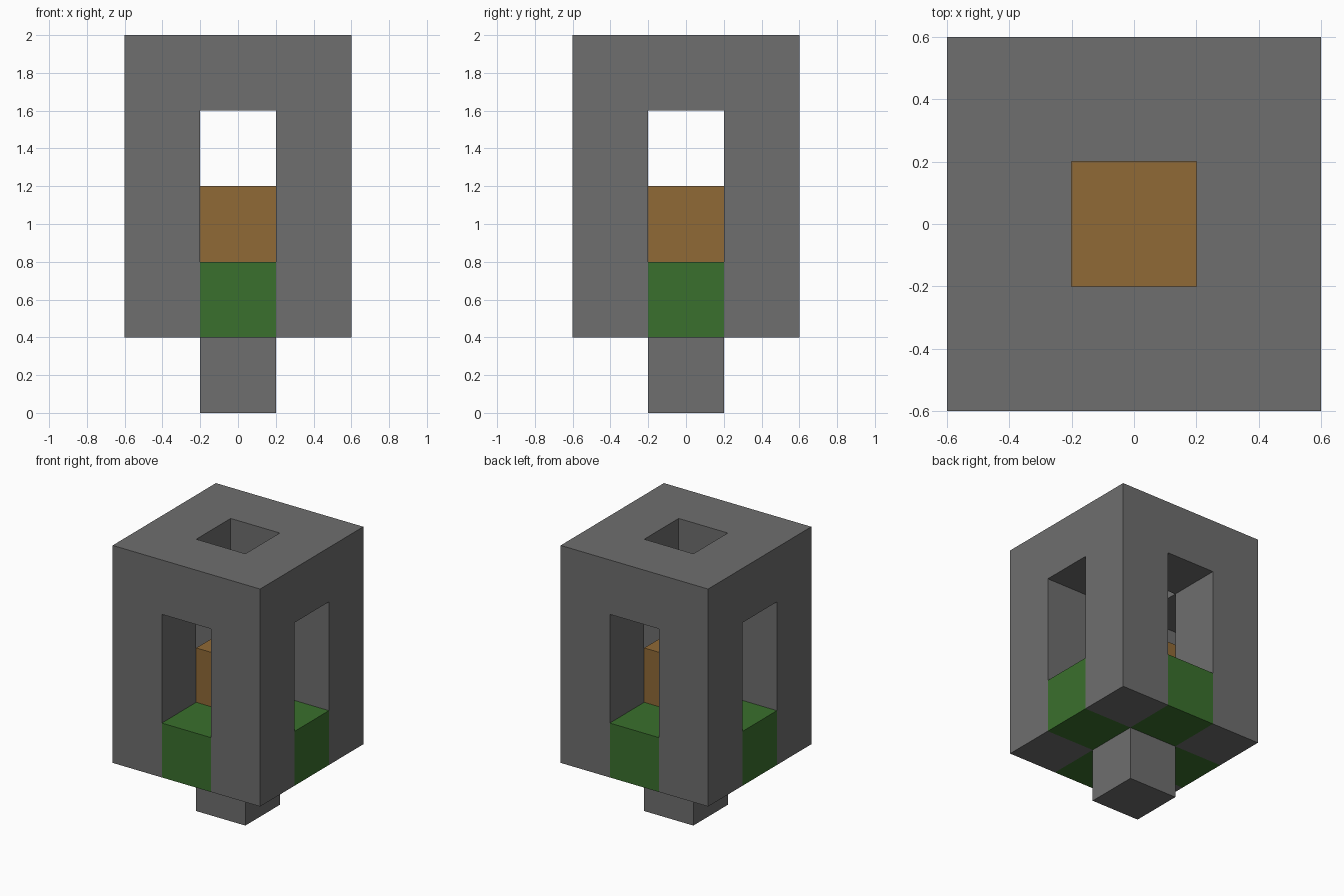
import bpy
import bmesh
from mathutils import Vector

UNIT = 0.4  # every part is made of blocks of this size

default = bpy.data.objects.get("Cube")
if default:
    bpy.data.objects.remove(default, do_unlink=True)


def material(name, rgb):
    mat = bpy.data.materials.new(name)
    mat.use_nodes = True
    mat.diffuse_color = (*rgb, 1)
    mat.node_tree.nodes["Principled BSDF"].inputs["Base Color"].default_value = (*rgb, 1)
    return mat


def block_part(name, cells, mat):
    """Closed flat-faced mesh around the given blocks, without inner walls."""
    cells = set(cells)
    bm = bmesh.new()
    for cell in cells:
        centre = Vector(cell) + Vector((0, 0, 0.5))
        for axis in range(3):
            for sign in (-1, 1):
                step = Vector((0, 0, 0))
                step[axis] = sign
                if tuple(int(c) for c in Vector(cell) + step) in cells:
                    continue
                u = Vector((0, 0, 0))
                u[(axis + 1) % 3] = 0.5
                v = step.cross(u)
                middle = centre + step * 0.5
                corners = (middle - u - v, middle + u - v, middle + u + v, middle - u + v)
                bm.faces.new([bm.verts.new(c * UNIT) for c in corners])
    bmesh.ops.remove_doubles(bm, verts=bm.verts, dist=0.001)
    mesh = bpy.data.meshes.new(name)
    bm.to_mesh(mesh)
    bm.free()
    mesh.materials.append(mat)
    obj = bpy.data.objects.new(name, mesh)
    bpy.context.collection.objects.link(obj)
    return obj


stone = material("stone grey", (0.156, 0.156, 0.156))
moss = material("leaf green", (0.042, 0.162, 0.026))
wood = material("wood brown", (0.279, 0.144, 0.037))

square = [(x, y) for x in (-1, 0, 1) for y in (-1, 0, 1)]

# Stone frame: four corner posts under a roof slab with a square opening
posts = [(x, y, z) for x, y in square if x and y for z in (1, 2, 3)]
roof = [(x, y, 4) for x, y in square if x or y]
block_part("stone_frame", posts + roof, stone)

# Green cross-shaped floor between the posts
block_part("green_floor", [(x, y, 1) for x, y in square if not (x and y)], moss)

# Wooden block in the middle and the stone foot below
block_part("wooden_block", [(0, 0, 2)], wood)
block_part("stone_foot", [(0, 0, 0)], stone)
